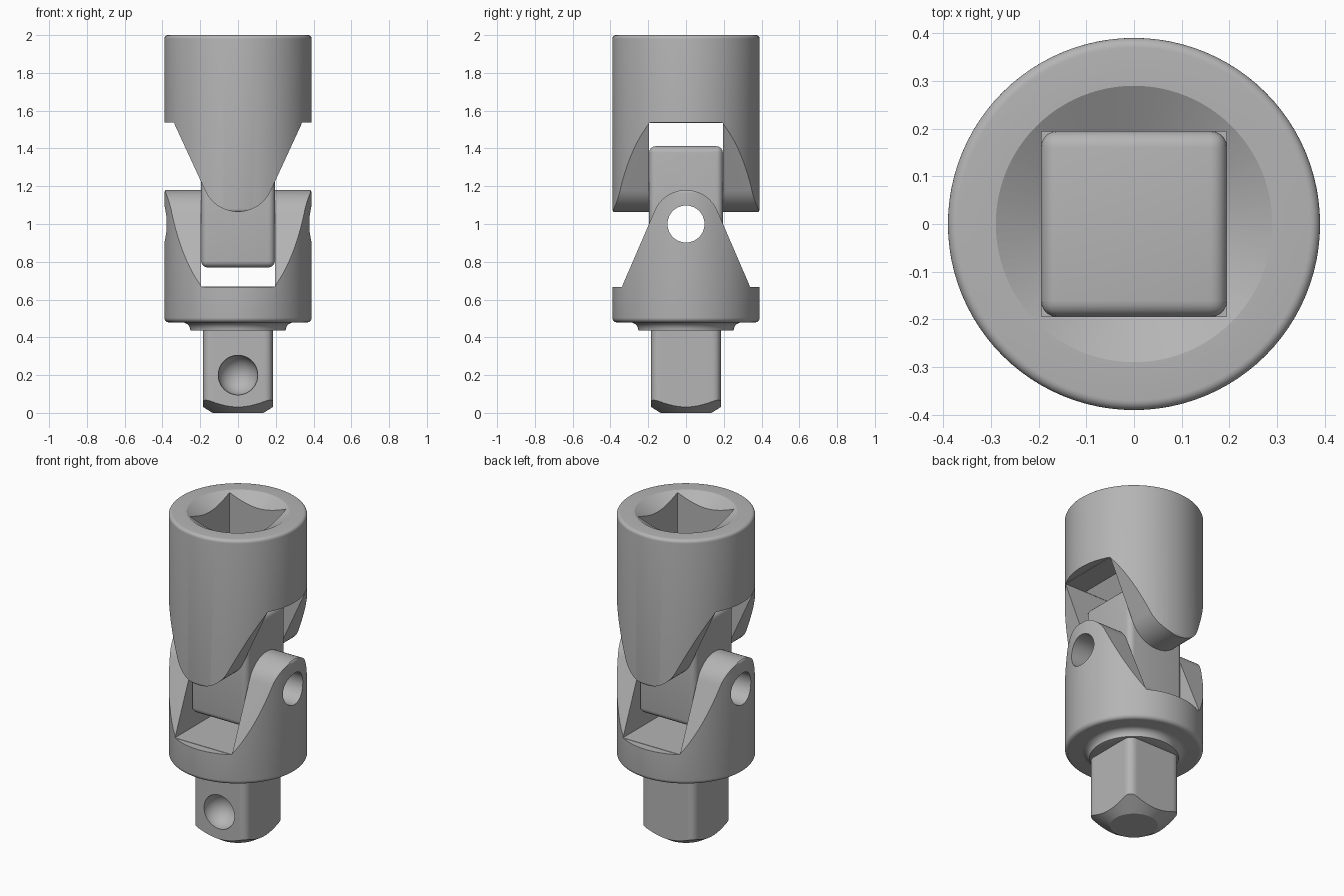
import bpy, bmesh, math
from mathutils import Matrix

if "Cube" in bpy.data.objects:
    bpy.data.objects.remove(bpy.data.objects["Cube"])

R = 0.39        # body radius
SLOT = 0.196    # half width of the fork slots


def finish(bm, name):
    bmesh.ops.recalc_face_normals(bm, faces=bm.faces)
    me = bpy.data.meshes.new(name)
    bm.to_mesh(me)
    bm.free()
    ob = bpy.data.objects.new(name, me)
    bpy.context.collection.objects.link(ob)
    return ob


def lathe(name, profile, steps=96):
    """Revolve (radius, z) points that start and end on the axis."""
    bm = bmesh.new()
    vs = [bm.verts.new((r, 0, z)) for r, z in profile]
    es = [bm.edges.new(p) for p in zip(vs, vs[1:])]
    bmesh.ops.spin(bm, geom=vs + es, cent=(0, 0, 0), axis=(0, 0, 1),
                   angle=2 * math.pi, steps=steps, use_duplicate=False)
    bmesh.ops.remove_doubles(bm, verts=bm.verts, dist=1e-5)
    return finish(bm, name)


def box(name, x, y, z0, z1):
    bm = bmesh.new()
    bmesh.ops.create_cube(bm, size=1, matrix=Matrix.Translation((0, 0, (z0 + z1) / 2))
                          @ Matrix.Diagonal((2 * x, 2 * y, z1 - z0, 1)))
    return finish(bm, name)


def bevel(ob, width, segments, vertical_only=False):
    bm = bmesh.new()
    bm.from_mesh(ob.data)
    edges = [e for e in bm.edges if not vertical_only
             or abs(e.verts[0].co.z - e.verts[1].co.z) > 0.1]
    bmesh.ops.bevel(bm, geom=edges, offset=width, segments=segments,
                    profile=0.5, affect='EDGES')
    bm.to_mesh(ob.data)
    bm.free()


def boolean(ob, other, op='DIFFERENCE'):
    m = ob.modifiers.new(op, 'BOOLEAN')
    m.object, m.operation, m.solver = other, op, 'EXACT'
    bpy.context.view_layer.objects.active = ob
    bpy.ops.object.modifier_apply(modifier=m.name)
    bpy.data.objects.remove(other)


def arc(cx, cz, r, a0, a1, n=6):
    return [(cx + r * math.cos(math.radians(a0 + (a1 - a0) * i / n)),
             cz + r * math.sin(math.radians(a0 + (a1 - a0) * i / n)))
            for i in range(n + 1)]


def ear_keeper(tip_z, shoulder_z, end_z, r, along_y):
    """Fork outline: wide body, tapering to a round tip, extruded through."""
    s = 1 if tip_z > shoulder_z else -1
    h = abs(tip_z - shoulder_z) - r
    a = math.degrees(math.atan2(-h, 0.34) + math.acos(r / math.hypot(0.34, h)))
    pts = [(0.5, -1), (0.5, 0), (0.34, 0)] + arc(0, h, r, a, 180 - a, 32)
    pts += [(-0.34, 0), (-0.5, 0), (-0.5, -1)]
    bm = bmesh.new()
    vs = []
    for u, v in pts:
        z = end_z if v == -1 else shoulder_z + s * v
        vs.append(bm.verts.new((u, -0.6, z) if along_y else (-0.6, u, z)))
    f = bm.faces.new(vs)
    new = bmesh.ops.extrude_face_region(bm, geom=[f])['geom']
    bmesh.ops.translate(bm, vec=(0, 1.2, 0) if along_y else (1.2, 0, 0),
                        verts=[g for g in new if isinstance(g, bmesh.types.BMVert)])
    return finish(bm, "keeper")


def pin_hole():
    bm = bmesh.new()
    bmesh.ops.create_cone(bm, cap_ends=True, segments=64, radius1=0.098, radius2=0.098,
                          depth=1.2, matrix=Matrix.Translation((0, 0, 1))
                          @ Matrix.Rotation(math.pi / 2, 4, 'Y'))
    return finish(bm, "pin_hole")


# Upper socket fork
upper = lathe("socket_fork", [(0, 1.06)] + arc(R - .02, 1.08, .02, -90, 0)
              + arc(R - .02, 1.98, .02, 0, 90) + [(0, 2)])
boolean(upper, box("slot", 0.6, SLOT, 0.9, 1.535))
boolean(upper, ear_keeper(1.064, 1.537, 2.2, 0.19, True), 'INTERSECT')
boolean(upper, box("square_socket", 0.194, 0.194, 1.5, 2.2))
boolean(upper, lathe("lead_in", [(0, 1.89), (0.1, 1.89), (0.307, 2.01), (0, 2.01)]))

# Lower fork with collar
lower = lathe("drive_fork", [(0, .435), (.25, .435)] + arc(.295, .436, .043, 180, 90)
              + arc(R - .025, .504, .025, -90, 0)
              + arc(R - .02, 1.164, .02, 0, 90) + [(0, 1.184)])
boolean(lower, box("slot", SLOT, 0.6, 0.668, 1.4))
boolean(lower, ear_keeper(1.18, 0.666, 0.2, 0.18, False), 'INTERSECT')
boolean(lower, pin_hole())

# Square drive with conical tip and ball dimple
drive = box("drive", 0.185, 0.185, 0, 0.55)
bevel(drive, 0.045, 6, vertical_only=True)
boolean(drive, lathe("tip_cone", [(0, 0), (.135, 0), (.335, .125), (.335, .6), (0, .6)]),
        'INTERSECT')
bm = bmesh.new()
bmesh.ops.create_uvsphere(bm, u_segments=48, v_segments=24, radius=0.105,
                          matrix=Matrix.Translation((0, -0.18, 0.2)))
boolean(drive, finish(bm, "dimple"))
boolean(lower, drive, 'UNION')

# Central cross block
block = box("centre_block", 0.195, 0.195, 0.77, 1.412)
bevel(block, 0.035, 5)
boolean(block, pin_hole())

# Dark steel, smooth shading with sharp edges kept
steel = bpy.data.materials.new("dark_steel")
steel.diffuse_color = (0.46, 0.46, 0.46, 1)
steel.use_nodes = True
steel.node_tree.nodes["Principled BSDF"].inputs["Base Color"].default_value = steel.diffuse_color
for ob in (upper, lower, block):
    ob.data.materials.clear()
    ob.data.materials.append(steel)
    bpy.ops.object.select_all(action='DESELECT')
    ob.select_set(True)
    bpy.context.view_layer.objects.active = ob
    bpy.ops.object.shade_smooth_by_angle(angle=math.radians(28))
